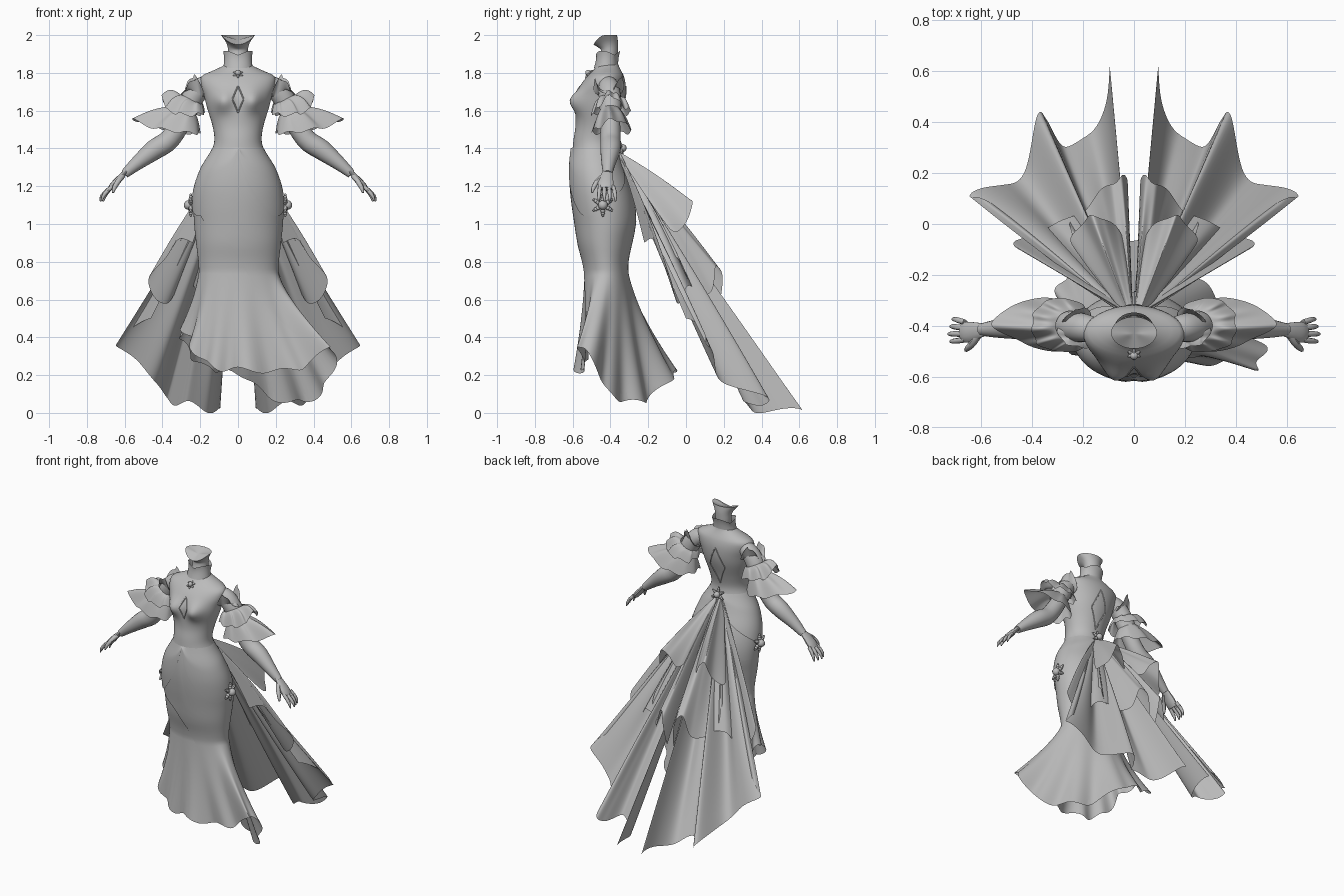
import bpy, bmesh, math
from mathutils import Vector as V

if "Cube" in bpy.data.objects:
    bpy.data.objects.remove(bpy.data.objects["Cube"])

grey = bpy.data.materials.new("plain_grey")
grey.diffuse_color = (0.5, 0.5, 0.5, 1)
grey.use_nodes = True
grey.node_tree.nodes["Principled BSDF"].inputs["Base Color"].default_value = grey.diffuse_color
TAU = 2 * math.pi


def finish(name, verts, faces, mirror=False):
    me = bpy.data.meshes.new(name)
    me.from_pydata([tuple(v) for v in verts], [], faces)
    bm = bmesh.new()
    bm.from_mesh(me)
    bmesh.ops.remove_doubles(bm, verts=bm.verts, dist=0.0003)
    bmesh.ops.recalc_face_normals(bm, faces=bm.faces)
    bm.to_mesh(me)
    bm.free()
    me.materials.append(grey)
    me.shade_smooth()
    me.set_sharp_from_angle(angle=math.radians(45))
    ob = bpy.data.objects.new(name, me)
    bpy.context.collection.objects.link(ob)
    if mirror:
        ob.modifiers.new("mirror", 'MIRROR').use_clip = False
    return ob


def grid(name, f, nu, nv, closed=False, mirror=False, cap=False):
    """Surface from f(u, v), both in 0..1."""
    cols = nu if closed else nu + 1
    verts = [f(i / nu, j / nv) for j in range(nv + 1) for i in range(cols)]
    faces = [(j * cols + i, j * cols + (i + 1) % cols,
              (j + 1) * cols + (i + 1) % cols, (j + 1) * cols + i)
             for j in range(nv) for i in range(nu)]
    if cap:
        faces += [tuple(range(cols)), tuple(range(nv * cols, (nv + 1) * cols))]
    return finish(name, verts, faces, mirror)


def spline(pts, u, closed=False):
    """Catmull-Rom through points, u in 0..1."""
    n = len(pts)
    x = u * (n if closed else n - 1)
    i = int(x) if closed else min(int(x), n - 2)
    t = x - i
    g = (lambda k: V(pts[k % n])) if closed else (lambda k: V(pts[max(0, min(n - 1, k))]))
    a, b, c, d = g(i - 1), g(i), g(i + 1), g(i + 2)
    return 0.5 * (2 * b + (c - a) * t + (2 * a - 5 * b + 4 * c - d) * t * t
                  + (3 * b - a - 3 * c + d) * t ** 3)


def table(rows, x):
    """Smooth lookup in rows sorted by their first number."""
    x = max(rows[0][0], min(rows[-1][0], x))
    i = max(k for k in range(len(rows) - 1) if rows[k][0] <= x)
    p, q = rows[i], rows[i + 1]
    h = q[0] - p[0]
    t = (x - p[0]) / h
    o, r = rows[max(i - 1, 0)], rows[min(i + 2, len(rows) - 1)]
    out = []
    for k in range(1, len(p)):
        m0 = (q[k] - o[k]) / (q[0] - o[0]) * h
        m1 = (r[k] - p[k]) / (r[0] - p[0]) * h
        out.append((2 * t**3 - 3 * t * t + 1) * p[k] + (t**3 - 2 * t * t + t) * m0
                   + (3 * t * t - 2 * t**3) * q[k] + (t**3 - t * t) * m1)
    return out


def tube(name, pts, radii, sides=12, mirror=False, flat=1.0):
    n = len(pts) * 3
    rr = [(r, 0, 0) for r in radii]

    def f(u, v):
        c = spline(pts, v)
        d = (spline(pts, min(1, v + .02)) - spline(pts, max(0, v - .02))).normalized()
        s = d.cross(V((0, 1, 0)))
        s = s.normalized() if s.length > .1 else V((1, 0, 0))
        w = s.cross(d)
        r = spline(rr, v).x
        return c + s * r * flat * math.cos(u * TAU) + w * r * math.sin(u * TAU)
    return grid(name, f, sides, n, True, mirror, True)


# body sections: height, half width, front y, back y
SEC = [(.7, .205, -.53, -.31), (.8, .21, -.545, -.31), (.9, .222, -.57, -.29), (1.0, .232, -.585, -.27),
       (1.1, .235, -.6, -.275), (1.2, .222, -.61, -.3), (1.3, .186, -.61, -.34), (1.4, .135, -.6, -.37),
       (1.45, .125, -.595, -.375), (1.52, .135, -.585, -.36), (1.62, .165, -.585, -.33), (1.68, .18, -.58, -.32),
       (1.74, .197, -.555, -.32), (1.785, .19, -.52, -.33), (1.815, .125, -.49, -.345), (1.85, .062, -.47, -.36),
       (1.92, .053, -.45, -.36), (1.96, .062, -.465, -.36), (2.0, .09, -.49, -.365)]
# skirt hem, counterclockwise from the front
HEM = [(0, -.57, .23), (.2, -.56, .22), (.36, -.54, .25), (.49, -.57, .36), (.5, -.49, .27), (.45, -.41, .11),
       (.33, -.3, .06), (.18, -.18, .08), (.02, -.07, .2), (-.1, -.06, .22), (-.2, -.12, .26),
       (-.29, -.22, .36), (-.3, -.32, .43), (-.27, -.42, .42), (-.23, -.5, .33), (-.13, -.55, .24)]
Z0 = .75


def body(a, s, off=0.0):
    """Point on the figure: a = angle from the front, s = height (0 is the hem)."""
    w, yf, yb = table(SEC, max(s, Z0))
    sx, cy = math.sin(a), math.cos(a)
    p = V((sx * (w + off), (yf + yb) / 2 - cy * ((yb - yf) / 2 + off), max(s, Z0)))
    if 1.45 < s < 1.8 and cy > 0:   # bust
        p.y -= .045 * math.exp(-((abs(p.x) - .08) / .05) ** 2 - ((s - 1.65) / .055) ** 2)
    if s > 1.92:                     # throat rises from a low chin point
        p.z -= .05 * max(0, cy) ** 2 * (s - 1.92) / .08
    if s < Z0:                       # flared, rippled skirt
        k = (Z0 - s) / Z0
        h = spline(HEM, (a / TAU) % 1.0, True)
        e = k ** 1.3
        rip = .018 * k * k * (math.sin(13 * a) + .5 * math.sin(8 * a + 1))
        p = V((p.x + (h.x - p.x) * e + sx * rip, p.y + (h.y - p.y) * e - cy * rip,
               Z0 + (h.z - Z0) * k + .012 * k ** 3 * math.cos(13 * a)))
    return p


grid("torso_and_neck", lambda u, v: body(u * TAU, 1.0 + v), 64, 72, True)
grid("neck_cap", lambda u, v: body(u * TAU, 2.0) * (1 - v) + V((0, -.43, 1.975)) * v, 48, 3, True)
grid("skirt", lambda u, v: body(u * TAU, v), 120, 48, True)

# hip panels curving up to the centre front and back
DIP = [(0, 1.39), (.25, 1.21), (.7, 1.065), (1.1, 1.045), (1.6, 1.1), (2.2, 1.17), (2.7, 1.25), (3.15, 1.37)]


def hip_panel(u, v):
    a = u * math.pi
    top = 1.405
    return body(a, top + (table(DIP, a)[0] - top) * v, .001 + .01 * min(1, v * 3))


grid("hip_panel", hip_panel, 40, 14, mirror=True)

# wrapped outer skirt with a diagonal front edge, tucked under the hip panels
EDGE = [(0, 1.05), (.3, .8), (.6, .4), (.75, .2), (.88, -.15), (1.0, -.75), (1.08, -1.0)]


def wrap(u, v):
    s = 1.08 * v
    a0 = table(EDGE, s)[0]
    a = a0 + (math.pi - a0) * u
    if s > .88:
        s = .88 + (s - .88) / .2 * (table(DIP, abs(a))[0] + .012 - .88)
    return body(a, s, .006)


grid("wrapped_overskirt", wrap, 80, 44)


# collar with a pointed rim
def collar(u, v):
    a = u * TAU
    r = .078 - .012 * v + .012 * v ** 3
    z = 1.825 + v * (.07 + .022 * abs(math.sin(1.5 * a)))
    return V((r * math.sin(a), -.412 - r * .82 * math.cos(a) - .012 * (1 - v), z))


grid("collar", collar, 48, 6, True)

# keyhole outlines on the chest and back
for name, mid, zc, hz, ha in (("chest_keyhole", 0, 1.66, .07, .17), ("back_keyhole", math.pi, 1.6, .13, .35)):
    pts = []
    for i in range(25):
        q = i / 6
        c = 1 - abs(q % 4 - 2)
        d = 1 - abs((q + 1) % 4 - 2)
        pts.append(body(mid + ha * d, zc - hz * c, .001))
    tube(name, pts, [.0035] * 25, 6)


# sheets of cloth spread from an inner line to a rim
def sheet(name, inner, rim, closed=False, pleats=5, amp=.02, out=(0, .6, .6), nu=60, sag=0.0):
    def f(u, v):
        p, q = spline(inner, u, closed), spline(rim, u, closed)
        wave = math.sin(u * TAU * pleats) * amp * math.sin(v * math.pi * .65)
        return p.lerp(q, v) + V(out) * wave - V((0, 0, sag * math.sin(math.pi * v)))
    return grid(name, f, nu, 16, closed, True)


WAIST = [(.004, -.355, 1.385), (.02, -.35, 1.38), (.035, -.36, 1.36)]
sheet("long_train", WAIST,
      [(.095, .62, .01), (.11, .47, .01), (.18, .36, .02), (.27, .29, .05), (.34, .42, .055), (.38, .41, .07),
       (.43, .22, .17), (.52, .14, .25), (.64, .13, .36), (.61, .1, .4), (.46, .0, .5)],
      pleats=4.5, amp=.03, nu=88)
sheet("side_flounce", WAIST,
      [(.2, .04, .66), (.3, .0, .66), (.38, -.03, .59), (.44, -.06, .61), (.465, -.09, .72),
       (.39, -.13, .83), (.31, -.18, .91), (.24, -.22, .9)],
      pleats=2.5, amp=.02, out=(.5, .3, .5), sag=-.035)
sheet("middle_train", WAIST,
      [(.025, .17, .56), (.05, .18, .74), (.085, .17, .79), (.13, .12, .63), (.18, .08, .64),
       (.25, .0, .7), (.24, -.06, .83)],
      pleats=2.5, amp=.03, sag=-.02)
sheet("short_train", WAIST,
      [(.025, -.1, 1.05), (.07, -.02, 1.0), (.12, .03, 1.1), (.165, .035, 1.12), (.2, -.01, 1.0),
       (.25, -.05, .97), (.2, -.13, 1.05)],
      pleats=2, amp=.025, sag=-.01)


# sleeve and ruffles
def ring(c, r, n=8):
    return [(c[0] + r * math.cos(i * TAU / n), c[1] - r * math.sin(i * TAU / n),
             c[2] + .5 * r * math.cos(i * TAU / n)) for i in range(n)]


tube("sleeve", [(.13, -.42, 1.745), (.185, -.41, 1.727), (.225, -.405, 1.69), (.255, -.4, 1.64), (.28, -.4, 1.59)],
     [.04, .054, .058, .058, .056], 20, True)
sheet("shoulder_frill", ring((.215, -.41, 1.69), .052),
      [(.3, -.41, 1.68), (.27, -.47, 1.73), (.22, -.48, 1.77), (.18, -.485, 1.7), (.165, -.41, 1.7),
       (.18, -.335, 1.7), (.22, -.335, 1.78), (.25, -.35, 1.77)], True, 8, .012, (.3, 0, .6), 72)
sheet("upper_ruffle", ring((.25, -.4, 1.66), .058),
      [(.4, -.4, 1.68), (.38, -.47, 1.61), (.3, -.5, 1.58), (.2, -.49, 1.58), (.18, -.4, 1.6),
       (.2, -.32, 1.58), (.3, -.29, 1.6), (.38, -.33, 1.62)], True, 9, .014, (.4, 0, .7), 96, -.02)
sheet("lower_ruffle", ring((.275, -.4, 1.6), .056),
      [(.56, -.39, 1.555), (.45, -.46, 1.51), (.33, -.5, 1.49), (.23, -.48, 1.48), (.2, -.4, 1.49),
       (.23, -.33, 1.48), (.33, -.29, 1.49), (.45, -.31, 1.52)], True, 7, .012, (.3, 0, .8), 96, -.01)

# arms and hands
tube("arm", [(.2, -.41, 1.72), (.275, -.4, 1.58), (.36, -.4, 1.45), (.44, -.4, 1.395), (.53, -.41, 1.325),
             (.6, -.415, 1.265)], [.045, .05, .054, .054, .038, .024], 18, True)
tube("palm", [(.585, -.415, 1.285), (.62, -.42, 1.25), (.655, -.425, 1.21), (.675, -.425, 1.185)],
     [.024, .034, .042, .036], 14, True, .45)
for i, nm in enumerate(("first", "second", "third", "fourth")):
    y = -.455 + .023 * i
    b = .008 * abs(i - 1)
    tube(nm + "_finger", [(.665, y, 1.2), (.7 - b * .5, y - .004 + .004 * i, 1.17),
                          (.722 - b, y - .006 + .006 * i, 1.145), (.73 - b, y - .006 + .006 * i, 1.12)],
         [.011, .011, .009, .004], 8, True)
tube("thumb", [(.61, -.435, 1.255), (.635, -.47, 1.225), (.655, -.49, 1.19), (.662, -.497, 1.165)],
     [.014, .014, .011, .005], 8, True)


# jewelled clasps: a round stone and six petals
def clasp(name, pos, normal, size, mirror=False):
    n = V(normal).normalized()
    up = V((0, 0, 1))
    side = up.cross(n)
    bm = bmesh.new()

    def ball(c, r):
        m = bmesh.ops.create_uvsphere(bm, u_segments=12, v_segments=8, radius=r)
        bmesh.ops.translate(bm, verts=m["verts"], vec=c)
    ball(V(pos) + n * size * .2, size * .42)
    for i in range(6):
        d = up * math.cos(i * TAU / 6) + side * math.sin(i * TAU / 6)
        for dist, r in ((.5, .2), (.72, .17), (.92, .11)):
            ball(V(pos) + (d - n * d.dot(n)) * size * dist, size * r)
    me = bpy.data.meshes.new(name)
    bm.to_mesh(me)
    bm.free()
    me.materials.append(grey)
    me.shade_smooth()
    ob = bpy.data.objects.new(name, me)
    bpy.context.collection.objects.link(ob)
    if mirror:
        ob.modifiers.new("mirror", 'MIRROR').use_clip = False


clasp("chest_clasp", body(0, 1.795, .002), (0, -1, 1), .038)
clasp("back_clasp", (0, -.345, 1.4), (0, 1, .2), .05)
clasp("hip_clasp", (.25, -.44, 1.1), (1, 0, 0), .06, True)
